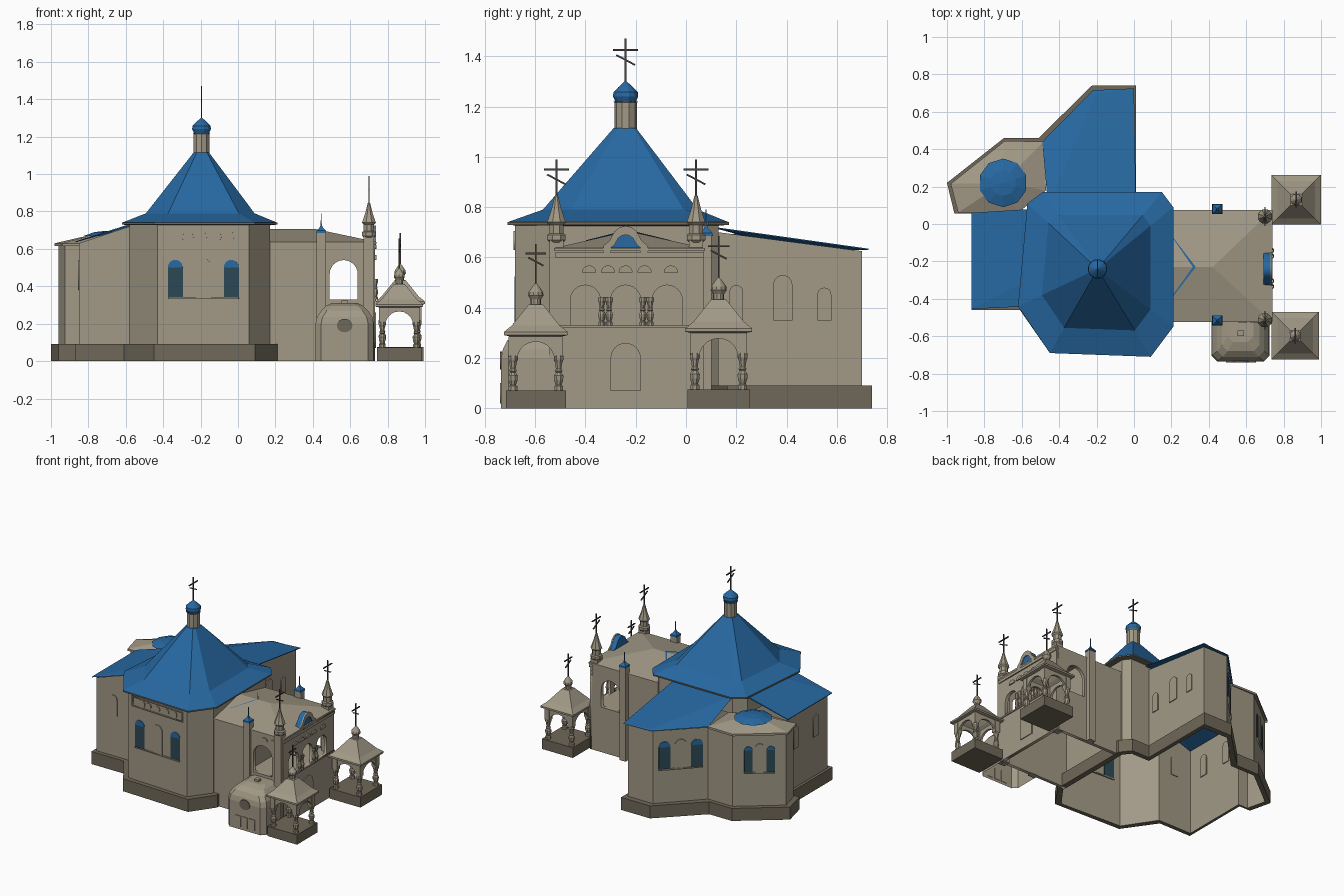
import bpy, bmesh
from math import sin, cos, pi, radians
from mathutils import Vector, Matrix

if "Cube" in bpy.data.objects:
    bpy.data.objects.remove(bpy.data.objects["Cube"])

def material(name, rgb):
    m = bpy.data.materials.new(name)
    m.diffuse_color = (*rgb, 1)
    m.use_nodes = True
    m.node_tree.nodes["Principled BSDF"].inputs["Base Color"].default_value = m.diffuse_color
    return m

STONE = material("stone", (0.36, 0.32, 0.24))
BASE = material("dark_stone", (0.16, 0.14, 0.10))
BLUE = material("blue_roof", (0.02, 0.14, 0.36))
PANE = material("dark_pane", (0.025, 0.065, 0.09))
METAL = material("dark_metal", (0.06, 0.055, 0.05))

def add(name, mesh, mat):
    mesh.materials.clear()
    mesh.materials.append(mat)
    o = bpy.data.objects.new(name, mesh)
    bpy.context.collection.objects.link(o)
    return o

def loft(name, rings, mat=STONE, closed=True, cap=False, flip=False):
    """Skin between rings of points, open at the bottom."""
    bm = bmesh.new()
    vs = [[bm.verts.new(p) for p in r] for r in rings]
    n = len(rings[0])
    for a, b in zip(vs, vs[1:]):
        for i in range(n if closed else n - 1):
            j = (i + 1) % n
            bm.faces.new((a[i], a[j], b[j], b[i]))
    if cap:
        bm.faces.new(vs[-1])
    bmesh.ops.remove_doubles(bm, verts=bm.verts, dist=1e-5)
    me = bpy.data.meshes.new(name)
    bm.to_mesh(me)
    bm.free()
    return add(name, me, mat)

def at(pts, z):
    return [(p[0], p[1], z) for p in pts]

def lathe(name, profile, loc, mat=STONE, n=8, smooth=False):
    x, y, z = loc
    rings = [[(x + r * cos(2 * pi * (i + .5) / n), y + r * sin(2 * pi * (i + .5) / n), z + h)
              for i in range(n)] for r, h in profile]
    o = loft(name, rings, mat)
    if smooth:
        for p in o.data.polygons:
            p.use_smooth = True
    return o

def box(name, x0, x1, y0, y1, z0, z1, mat=STONE, tilt=0):
    bm = bmesh.new()
    bmesh.ops.create_cube(bm, size=1)
    c = Vector((x0 + x1, y0 + y1, z0 + z1)) / 2
    bm.transform(Matrix.Translation(c) @ Matrix.Rotation(tilt, 4, 'X') @ Matrix.Diagonal((x1 - x0, y1 - y0, z1 - z0, 1)))
    me = bpy.data.meshes.new(name)
    bm.to_mesh(me)
    bm.free()
    return add(name, me, mat)

def frame(p0, p1):
    """Wall frame: local x along the wall, local y up, local z outward."""
    o, u, z = Vector((*p0[:2], 0)), Vector((p1[0] - p0[0], p1[1] - p0[1], 0)).normalized(), Vector((0, 0, 1))
    n = u.cross(z)
    return Matrix(((u.x, 0, n.x, o.x), (u.y, 0, n.y, o.y), (0, 1, 0, 0), (0, 0, 0, 1)))

def arch(c, z0, w, top, n=12):
    r = w / 2
    return [(c - r, z0), (c + r, z0)] + [(c + r * cos(pi * i / n), top - r + r * sin(pi * i / n)) for i in range(n + 1)]

def rect(x0, x1, z0, z1):
    return [(x0, z0), (x1, z0), (x1, z1), (x0, z1)]

def panel(name, M, outlines, t=0.004, mat=STONE):
    """Flat extruded panel; outlines after the first are holes."""
    cu = bpy.data.curves.new(name, 'CURVE')
    cu.dimensions, cu.fill_mode, cu.extrude = '2D', 'BOTH', t
    for pts in outlines:
        s = cu.splines.new('POLY')
        s.points.add(len(pts) - 1)
        for q, p in zip(s.points, pts):
            q.co = (p[0], p[1], 0, 1)
        s.use_cyclic_u = True
    tmp = bpy.data.objects.new(name, cu)
    bpy.context.collection.objects.link(tmp)
    dg = bpy.context.evaluated_depsgraph_get()
    me = bpy.data.meshes.new_from_object(tmp.evaluated_get(dg))
    bpy.data.objects.remove(tmp)
    me.transform(M)
    return add(name, me, mat)

def cross(x, y, z0, top, arm, w):
    t = 0.0035
    box("cross_post", x - t, x + t, y - t, y + t, z0, top, METAL)
    box("cross_arm", x - t, x + t, y - w / 2, y + w / 2, arm - t, arm + t, METAL)
    box("cross_slant", x - t, x + t, y - .42 * w, y + .42 * w, arm - .4 * w - t, arm - .4 * w + t, METAL, radians(-28))

# Outer walls: open strips that follow the building outline
nave = [(-.58, -.43), (-.43, -.655), (.06, -.68), (.17, -.53), (.17, .08), (.13, .13), (-.02, .13)]
wing = [(-.02, .13, .70), (-.02, .70, .625), (-.22, .70, .625), (-.48, .43, .62), (-.68, .43, .62), (-.96, .21, .62),
        (-.925, .07, .62), (-.85, .07, .63), (-.85, -.43, .63), (-.58, -.43, .72)]
loft("nave_walls", [at(nave, 0), at(nave, .74)], closed=False)
loft("wing_walls", [at(wing, 0), wing], closed=False)
back = [(-.02, .13), (-.47, .13), (-.55, .07), (-.58, -.43)]
loft("nave_upper_wall", [at(back, .6), at(back, .74)], closed=False)

# Plinth
inner = nave[:-1] + [w[:2] for w in wing]
outer = [(-.61, -.46), (-.45, -.69), (.09, -.71), (.21, -.54), (.21, .09), (.15, .165), (.01, .165), (.01, .74),
         (-.225, .74), (-.51, .46), (-.695, .46), (-1, .22), (-.96, .055), (-.87, .055), (-.87, -.46), (-.61, -.46)]
loft("plinth", [at(inner, 0), at(outer, 0), at(outer, .092), at(inner, .092)], BASE, closed=False)

# Main tent roof
eave = [(-.62, -.44), (-.45, -.69), (.09, -.71), (.21, -.55), (.21, .09), (.15, .17), (-.49, .17), (-.57, .11)]
C = (-.195, -.24)
def shrink(s):
    return [(C[0] + (x - C[0]) * s, C[1] + (y - C[1]) * s) for x, y in eave]
loft("nave_eave", [at(shrink(.88), .725), at(eave, .73), at(eave, .74)], BASE)
loft("tent_roof", [at(eave, .74), at(shrink(.7), .79), at(shrink(.1), 1.115)], BLUE, cap=True)
lathe("lantern_drum", [(.045, 0), (.045, .105), (.05, .11)], (*C, 1.11), n=10)
lathe("main_dome", [(.04, 0), (.052, .025), (.05, .042), (.03, .062), (.01, .08), (0, .09)], (*C, 1.215), BLUE, 12)
cross(*C, 1.29, 1.47, 1.425, .1)

# Lower roofs
loft("north_wing_roof", [[(.01, .12, .715), (.0, .725, .63), (-.22, .715, .63), (-.49, .44, .63)],
                         [(.01, .12, .72), (-.0, .725, .635), (-.2, .70, .635), (-.46, .10, .72)]], BLUE, cap=True)
loft("west_wing_roof", [[(-.87, .06, .635), (-.87, -.455, .635), (-.57, -.44, .725), (-.55, .08, .725)],
                        [(-.87, .06, .64), (-.87, -.455, .64), (-.57, -.30, .735), (-.55, .08, .735)]], BLUE, cap=True)
apse = [(-.47, .18), (-.485, .44), (-.69, .445), (-.98, .215), (-.94, .06), (-.62, .06)]
loft("apse_roof", [at(apse, .615), at(apse, .63), at([(-.7, .22)] * 6, .695)])
lathe("apse_cap", [(.13, 0), (.07, .02), (0, .027)], (-.7, .22, .67), BLUE, 10)

# Windows
def window(p0, p1, c, z0, w, top, mat=STONE):
    panel("arched_window", frame(p0, p1), [arch(c, z0, w, top)], .006, mat)

def triple(p0, p1, c, d, w=.08):
    M = frame(p0, p1)
    for s in (-1, 1):
        x = c + s * d
        panel("window_pane", M, [rect(x - w / 2, x + w / 2, .34, .50)], .004, PANE)
        panel("pane_head", M, [arch(x, .50, w, .50 + w / 2 + .001)], .004, BLUE)
    window(p0, p1, c, .34, w, .55)
    panel("window_sill", M, [rect(c - d - w / 2, c + d + w / 2, .332, .34)], .01)

triple(nave[1], nave[2], .245, .15)
M = frame(nave[1], nave[2])
panel("frieze_frame", M, [rect(.03, .46, .63, .705), rect(.04, .45, .637, .698)], .008)
for c, r in ((.11, .03), (.17, .022), (.245, .02), (.32, .022), (.38, .03)):
    panel("frieze_disc", M, [[(c + r * cos(i * pi / 8), .667 + r * sin(i * pi / 8)) for i in range(16)]], .007)
triple(wing[2], wing[3], .19, .11)
triple(wing[4], wing[5], .18, .075, .055)
for c, w, top in ((.07, .055, .49), (.255, .075, .53), (.42, .055, .48)):
    window(wing[0], wing[1], c, .35, w, top)
for c in (.13, .36):
    window(wing[7], wing[8], c, .38, .06, .54)
window(wing[8], wing[9], .14, .39, .06, .54)

# Porch with open gallery above
def gallery_wall(name, p0, p1, L, holes):
    panel(name, frame(p0, p1), [rect(0, L, 0, .635)] + holes, .012)
S0, S1, N0, N1 = (.17, -.508), (.72, -.508), (.72, .058), (.17, .058)
gallery_wall("porch_south_wall", S0, S1, .55, [arch(.395, .33, .15, .54)])
gallery_wall("porch_north_wall", N0, N1, .55, [arch(.155, .33, .15, .54)])
E0, E1 = (.72, -.52), (.72, .07)
gallery_wall("porch_facade", E0, E1, .59, [arch(c, .33, .12, .49) for c in (.12, .28, .445)])
box("gallery_floor", .44, .72, -.5, .05, .31, .33)
box("gallery_back_wall", .43, .45, -.5, .05, .31, .63)
ME = frame((.734, -.52), (.734, .07))
panel("porch_door", ME, [arch(.28, .07, .12, .26)])
panel("string_course", ME, [rect(0, .59, .322, .332)])
panel("cornice", ME, [rect(0, .59, .60, .62)], .006)
for c in (.135, .21, .28, .355, .46):
    panel("small_gable_arch", ME, [arch(c, .54, .056, .568)], .006)
for x in (.58, .645):
    panel("small_gable_arch", frame((0, -.521), (1, -.521)), [arch(x, .58, .05, .605)], .006)
def bell(w, h):
    half = [(1, 0), (1, .25), (.72, .45), (.5, .8), (.25, .96)]
    return [(.28 + w * a, .62 + h * b) for a, b in half] + [(.28, .62 + h)] + [(.28 - w * a, .62 + h * b) for a, b in half[::-1]]
panel("crest_gable", frame((.712, -.52), (.712, .07)), [bell(.085, .10)], .02, BLUE)
panel("crest_face", ME, [bell(.088, .105), bell(.06, .07)], .005)
rim = [(.15, -.525), (.74, -.525), (.74, .075), (.15, .075)]
loft("porch_roof", [at(rim, .625), at(rim, .637), [(.15, -.23, .705), (.42, -.23, .705), (.42, -.23, .705), (.15, -.23, .705)]])
for y0, y1 in ((-.37, -.18), (-.18, -.04)):
    loft("porch_roof_blue", [[(.2, -.4, .668), (.2, -.06, .668)], [(.33, -.23, .71), (.33, -.23, .71)]], BLUE, closed=False) if y0 < -.3 else None

COLUMN = [(.8, 0), (.8, .12), (.55, .15), (.85, .3), (.9, .42), (.5, .52), (.75, .56), (.5, .62), (.7, .8), (.9, .88), (.9, 1)]
def column(x, y, z0, z1, r):
    lathe("baluster_column", [(r * a, (z1 - z0) * b) for a, b in COLUMN], (x, y, z0), n=8)
for y in (-.335, -.305, -.172, -.142):
    column(.735, y, .33, .44, .017)

# Porch corner piers with spires, and small capped piers
for y in (-.515, .04):
    box("corner_pier", .672, .728, y - .028, y + .028, 0, .67)
    lathe("spire", [(.03, 0), (.04, .01), (.04, .03), (.03, .035), (.03, .07), (.04, .08), (.022, .13), (.007, .185), (0, .19)], (.70, y, .66))
    cross(.70, y, .84, .99, .95, .1)
for y in (-.515, .08):
    box("small_pier", .42, .47, y - .022, y + .022, .0, .685)
    lathe("small_cap", [(.038, 0), (.036, .012), (.012, .03), (.004, .045), (.003, .105)], (.445, y, .685), BLUE, 4)

# Two free-standing bell pavilions
def pavilion(x, y, s):
    h = .125 * s
    box("pavilion_base", x - h, x + h, y - h, y + h, 0, .075 * s, BASE)
    for a in (-1, 1):
        for b in (-1, 1):
            column(x + a * .095 * s, y + b * .095 * s, .075 * s, .22 * s, .024 * s)
            box("pier_head", *sorted((x + a * .075 * s, x + a * .113 * s)), *sorted((y + b * .075 * s, y + b * .113 * s)), .215 * s, .30 * s)
    r = .078 * s
    curve = [(r * cos(pi * i / 10), .2 * s + r * sin(pi * i / 10)) for i in range(11)]
    side = [(.1 * s, .2 * s), (.1 * s, .305 * s), (-.1 * s, .305 * s), (-.1 * s, .2 * s)] + curve[::-1]
    for k in range(4):
        M = Matrix.Translation((x, y, 0)) @ Matrix.Rotation(k * pi / 2, 4, 'Z') @ frame((0, -.1 * s), (1, -.1 * s))
        panel("pavilion_arch", M, [side], .008 * s)
    q = 2 ** .5 * s
    lathe("pavilion_roof", [(.11 * q, .30 * s), (.133 * q, .305 * s), (.133 * q, .318 * s), (.10 * q, .345 * s), (.03 * q, .432 * s), (0, .435 * s)], (x, y, 0), n=4)
    lathe("pavilion_dome", [(.022 * s, 0), (.022 * s, .03 * s), (.032 * s, .045 * s), (.03 * s, .06 * s), (.012 * s, .085 * s), (0, .1 * s)], (x, y, .425 * s), n=10)
    cross(x, y, .515 * s, .685 * s, .645 * s, .085 * s)
pavilion(.862, -.597, .955)
pavilion(.867, .13, 1.0)

# Rounded annex in front of the porch
def ring(z, a, b):
    return [(.57 - a, -.51, z), (.57 - a, -.51 - b + .03, z), (.57 - a + .03, -.51 - b, z), (.57 + a - .03, -.51 - b, z),
            (.57 + a, -.51 - b + .03, z), (.57 + a, -.51, z)]
loft("annex", [ring(z, a, b) for z, a, b in ((0, .155, .225), (.2, .155, .225), (.235, .148, .218), (.27, .125, .2), (.295, .1, .17), (.31, .07, .12))], cap=True)
MA = frame((0, -.736), (1, -.736))
for c in (.515, .57, .63):
    panel("annex_door", MA, [rect(c - .023, c + .023, .02, .1)])
panel("annex_medallion", MA, [[(.57 + .042 * cos(i * pi / 8), .19 + .036 * sin(i * pi / 8)) for i in range(16)]], .004, BASE)
box("annex_finial", .553, .587, -.60, -.57, .305, .325)
